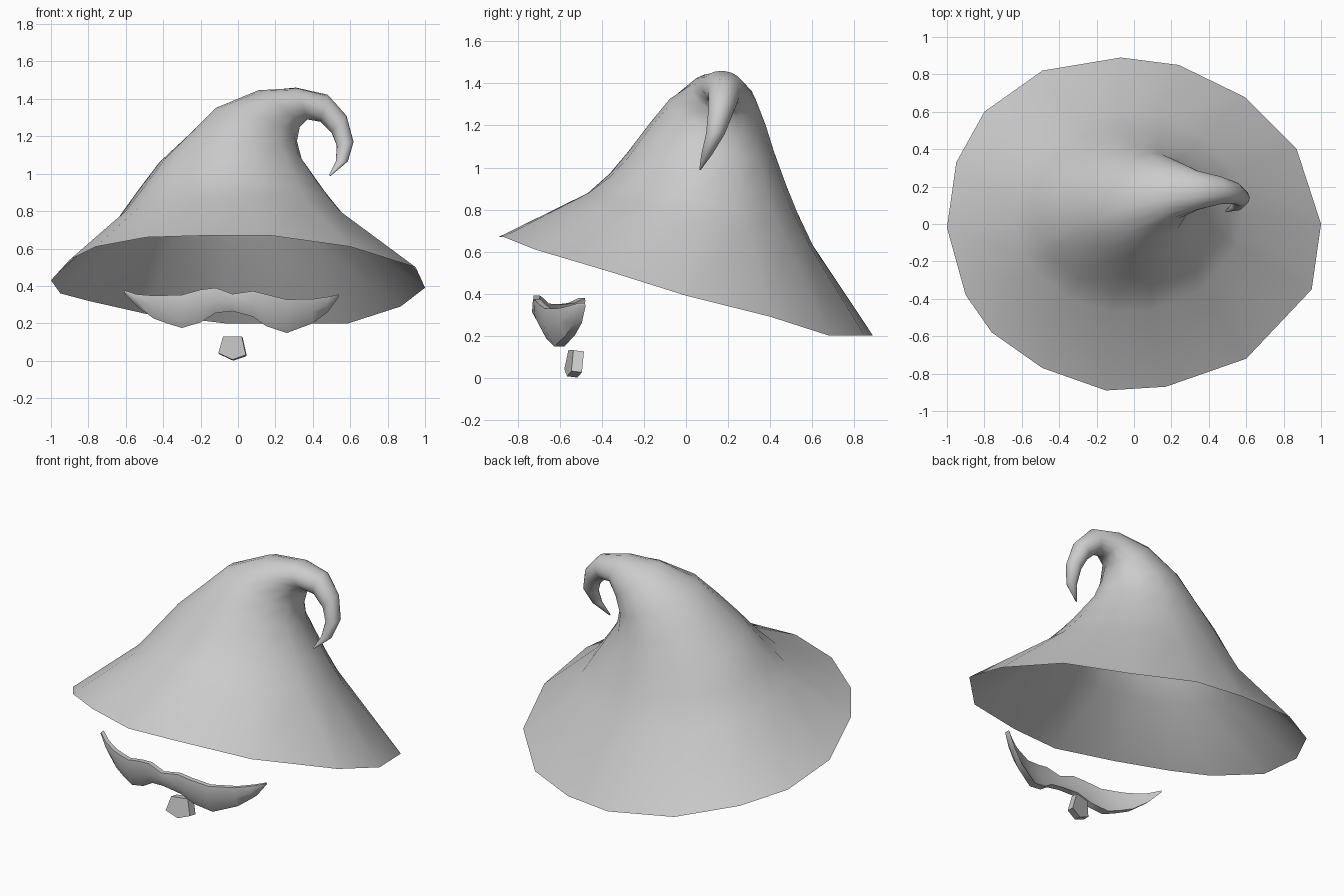
import bpy, bmesh, math
from mathutils import Vector

cube = bpy.data.objects.get("Cube")
if cube:
    bpy.data.objects.remove(cube, do_unlink=True)

grey = bpy.data.materials.new("plain_grey")
grey.use_nodes = True
COLOUR = (0.6, 0.6, 0.6, 1)
grey.diffuse_color = COLOUR
grey.node_tree.nodes["Principled BSDF"].inputs["Base Color"].default_value = COLOUR


def loft(name, rings, sharp_angle, hollow=False):
    """Skin closed rings of points; a hollow loft is left open at its first ring."""
    bm = bmesh.new()
    rows = [[bm.verts.new(p) for p in ring] for ring in rings]
    n = len(rows[0])
    for a, b in zip(rows, rows[1:]):
        for i in range(n):
            j = (i + 1) % n
            bm.faces.new((a[i], a[j], b[j], b[i]))
    if not hollow:
        bm.faces.new(rows[0])
    bm.faces.new(rows[-1])
    bmesh.ops.recalc_face_normals(bm, faces=bm.faces)
    for f in bm.faces:
        f.smooth = True
    mesh = bpy.data.meshes.new(name)
    bm.to_mesh(mesh)
    bm.free()
    mesh.set_sharp_from_angle(angle=math.radians(sharp_angle))
    mesh.materials.append(grey)
    obj = bpy.data.objects.new(name, mesh)
    bpy.context.collection.objects.link(obj)


# Hat: irregular tilted brim, then ellipses following the bent crown and curl
brim = [
    (1.0, 0, .39), (.87, .4, .29), (.59, .68, .2), (.24, .85, .2),
    (-.07, .89, .2), (-.49, .82, .25), (-.8, .6, .32), (-.95, .33, .36),
    (-1, -.02, .43), (-.9, -.38, .54), (-.76, -.58, .61), (-.49, -.77, .66),
    (-.15, -.89, .67), (.17, -.87, .67), (.6, -.72, .61), (.95, -.35, .5)]

# centre, half-axis along the bend (x, z), half-axis along depth (y, z)
sections = [
    ((-.03, .065, .755), (.615, 0), (.54, -.125)),
    ((-.005, .08, .875), (.525, -.04), (.45, -.09)),
    ((.02, .1, .985), (.44, -.075), (.38, -.08)),
    ((.035, .125, 1.14), (.305, -.06), (.295, -.07)),
    ((.09, .15, 1.255), (.225, -.08), (.23, -.06)),
    ((.215, .18, 1.345), (.115, -.095), (.155, -.035)),
    ((.34, .18, 1.375), (.03, -.085), (.105, -.01)),
    ((.46, .18, 1.35), (-.02, -.072), (.075, 0)),
    ((.54, .165, 1.265), (-.04, -.045), (.06, 0)),
    ((.573, .14, 1.16), (-.045, -.01), (.045, 0)),
    ((.555, .1, 1.065), (-.032, 0), (.027, 0)),
    ((.49, .067, .99), (-.004, .003), (.004, 0))]

angles = [math.atan2(y, x) for x, y, z in brim]
rings = [brim]
for c, (ux, uz), (vy, vz) in sections:
    u, v = Vector((ux, 0, uz)), Vector((0, vy, vz))
    rings.append([Vector(c) + u * math.cos(a) + v * math.sin(a) for a in angles])
loft("pointed_hat", rings, 75, hollow=True)

# Moustache: columns of (x, top, bottom) swept round a curved face
columns = [
    (-.61, .378, .366), (-.54, .355, .29), (-.45, .348, .225), (-.38, .35, .2),
    (-.3, .352, .175), (-.2, .38, .205), (-.12, .39, .255), (-.03, .357, .265),
    (.08, .373, .235), (.15, .355, .185), (.26, .328, .148), (.4, .33, .2),
    (.48, .342, .26), (.54, .355, .343)]
rings = []
for x, top, bottom in columns:
    y = -.73 + .66 * (x + .035) ** 2
    mid = (top + bottom) / 2
    lean = .25 * (top - bottom)
    thick = .03 + .1 * (top - bottom)
    rings.append([
        (x, y, top), (x, y - .003, mid), (x, y + lean, bottom),
        (x, y + lean + thick, bottom), (x, y + thick, mid), (x, y + .03, top)])
loft("moustache", rings, 45)

# Chin tuft: slightly turned five-sided prism resting on the ground
outline = [(-.08, .13), (.02, .13), (.042, .031), (-.03, .006), (-.105, .041)]


def tuft_ring(depth):
    return [(x + .1 * depth, -.557 + .24 * (x + .03) + .15 * (z - .07) + depth,
             z - .12 * depth) for x, z in outline]


loft("chin_tuft", [tuft_ring(0), tuft_ring(.05)], 30)
